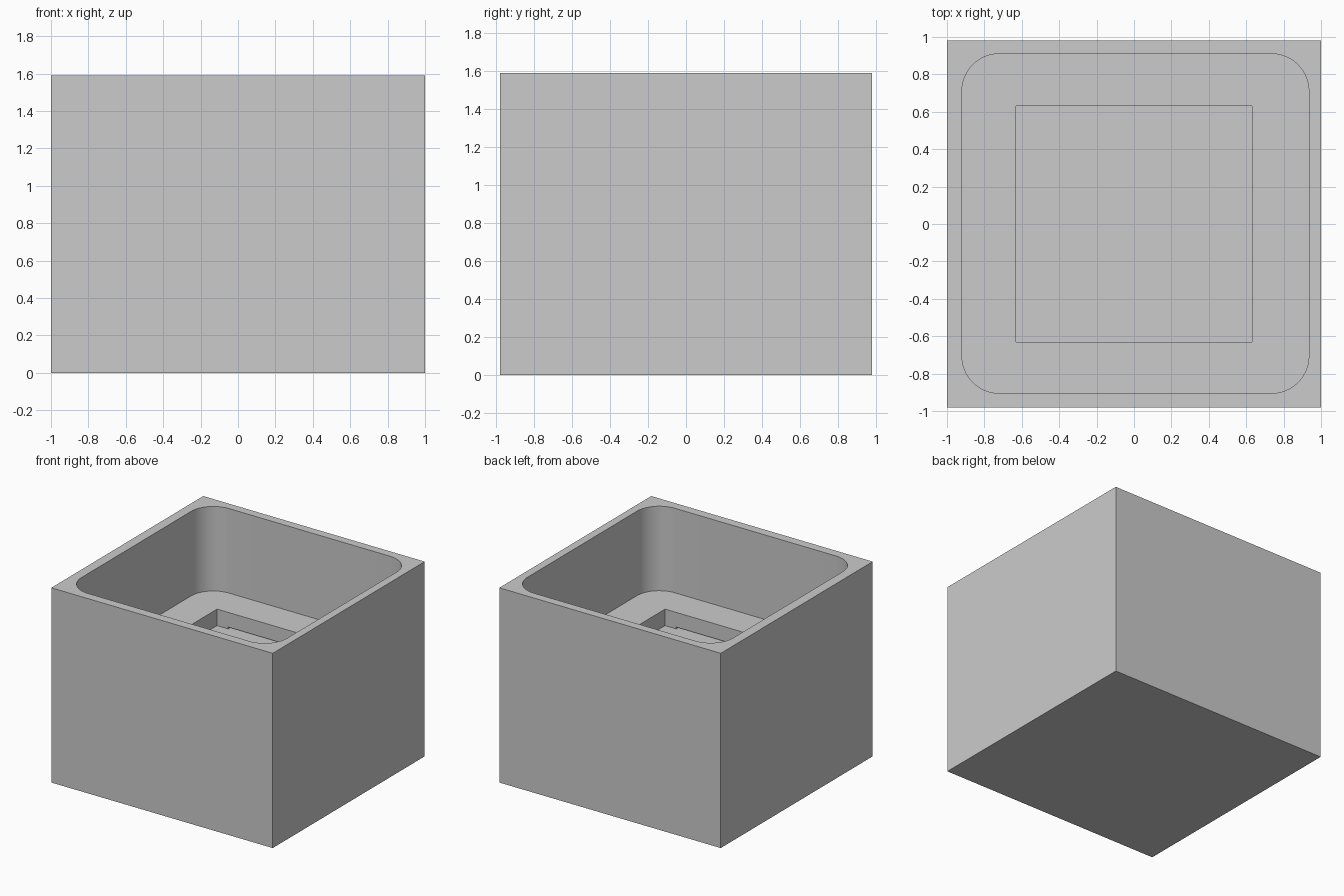
import bpy, bmesh, math

if "Cube" in bpy.data.objects:
    bpy.data.objects.remove(bpy.data.objects["Cube"])

grey = bpy.data.materials.new("plain grey")
grey.diffuse_color = (0.6, 0.6, 0.6, 1)
grey.use_nodes = True
grey.node_tree.nodes["Principled BSDF"].inputs["Base Color"].default_value = grey.diffuse_color


def prism(name, outline, z0, z1):
    """Closed upright prism from a counter-clockwise outline."""
    bm = bmesh.new()
    base = bm.faces.new([bm.verts.new((x, y, z0)) for x, y in outline])
    top = bmesh.ops.extrude_face_region(bm, geom=[base])["geom"]
    bmesh.ops.translate(bm, vec=(0, 0, z1 - z0),
                        verts=[g for g in top if isinstance(g, bmesh.types.BMVert)])
    bmesh.ops.recalc_face_normals(bm, faces=bm.faces)
    mesh = bpy.data.meshes.new(name)
    bm.to_mesh(mesh)
    bm.free()
    mesh.materials.append(grey)
    obj = bpy.data.objects.new(name, mesh)
    bpy.context.collection.objects.link(obj)
    return obj


def rect(x0, x1, y0, y1, r=0, steps=16):
    """Rectangle outline, with rounded corners when r is given."""
    if not r:
        return [(x0, y0), (x1, y0), (x1, y1), (x0, y1)]
    pts = []
    centres = [(x1 - r, y1 - r), (x0 + r, y1 - r), (x0 + r, y0 + r), (x1 - r, y0 + r)]
    for i, (cx, cy) in enumerate(centres):
        for k in range(steps + 1):
            a = math.pi / 2 * (i + k / steps)
            pts.append((cx + r * math.cos(a), cy + r * math.sin(a)))
    return pts


def cut(target, cutter):
    cutter.hide_render = True
    mod = target.modifiers.new("cut", "BOOLEAN")
    mod.operation = "DIFFERENCE"
    mod.solver = "EXACT"
    mod.object = cutter
    bpy.context.view_layer.objects.active = target
    bpy.ops.object.modifier_apply(modifier=mod.name)
    bpy.data.objects.remove(cutter)


# Solid outer block
box = prism("box_body", rect(-1, 1, -0.98, 0.98), 0, 1.59)

# Large rounded cavity, then the square pocket in its floor
cut(box, prism("cavity_cutter", rect(-0.92, 0.935, -0.905, 0.91, 0.2), 0.90, 1.8))
cut(box, prism("pocket_cutter", rect(-0.63, 0.63, -0.63, 0.63), 0.765, 1.0))

# Thin slots at the foot of the front and back pocket walls
for s in (-1, 1):
    y0, y1 = sorted((s * 0.60, s * 0.67))
    cut(box, prism("slot_cutter", rect(-0.53, 0.53, y0, y1), 0.765, 0.78))

# Smooth rounded corners, sharp edges elsewhere
bpy.ops.object.select_all(action="DESELECT")
box.select_set(True)
bpy.context.view_layer.objects.active = box
bpy.ops.object.shade_smooth_by_angle(angle=math.radians(30))
